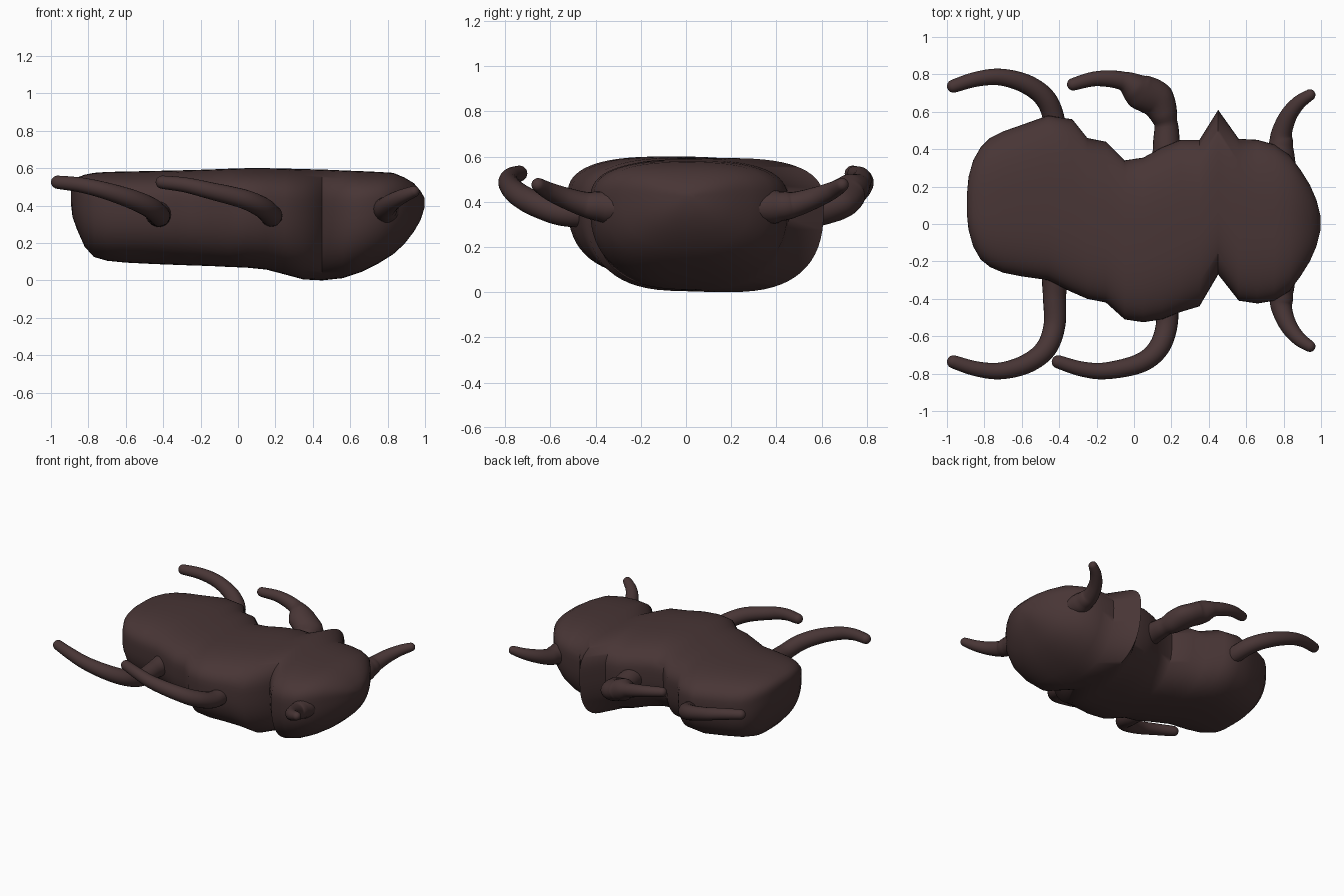
import bpy, bmesh, math
from mathutils import Vector
from mathutils.geometry import interpolate_bezier

if "Cube" in bpy.data.objects:
    bpy.data.objects.remove(bpy.data.objects["Cube"])

shell = bpy.data.materials.new("dark_brown")
shell.diffuse_color = (0.065, 0.036, 0.036, 1)
shell.use_nodes = True
shell.node_tree.nodes["Principled BSDF"].inputs["Base Color"].default_value = shell.diffuse_color


def loft(name, rings, angle):
    """Skin a list of closed rings and cap both ends."""
    bm = bmesh.new()
    loops = [[bm.verts.new(p) for p in r] for r in rings]
    n = len(loops[0])
    for a, b in zip(loops, loops[1:]):
        for i in range(n):
            bm.faces.new((a[i], a[(i + 1) % n], b[(i + 1) % n], b[i]))
    bm.faces.new(loops[0][::-1])
    bm.faces.new(loops[-1])
    bmesh.ops.recalc_face_normals(bm, faces=bm.faces)
    me = bpy.data.meshes.new(name)
    bm.to_mesh(me)
    bm.free()
    ob = bpy.data.objects.new(name, me)
    bpy.context.collection.objects.link(ob)
    me.materials.append(shell)
    bpy.ops.object.select_all(action='DESELECT')
    ob.select_set(True)
    bpy.context.view_layer.objects.active = ob
    bpy.ops.object.shade_smooth_by_angle(angle=math.radians(angle))
    return ob


def section(x, y0, y1, z0, z1, n=64):
    """Rounded cross-section: squarish above, rounder and narrower below."""
    cy, hy = (y0 + y1) / 2, (y1 - y0) / 2
    zm = z0 + (z1 - z0) * 0.66
    pts = []
    for i in range(n):
        t = 2 * math.pi * i / n
        c, s = math.cos(t), math.sin(t)
        e = 2 / 2.7
        h = z1 - zm if s > 0 else zm - z0
        pts.append((x, cy + hy * math.copysign(abs(c) ** e, c),
                    zm + h * math.copysign(abs(s) ** e, s)))
    return pts


# Body, with its segments shifted sideways: x, y low, y high, z low, z high
body = [
    (-.892, .04, .17, .40, .50), (-.885, -.03, .25, .34, .53), (-.86, -.12, .34, .27, .55),
    (-.82, -.19, .41, .18, .565), (-.77, -.23, .46, .125, .575), (-.70, -.26, .495, .105, .58),
    (-.60, -.28, .53, .095, .582), (-.46, -.30, .58, .088, .585), (-.33, -.365, .56, .083, .588),
    (-.25, -.40, .46, .08, .59), (-.15, -.42, .44, .077, .593), (-.05, -.51, .34, .072, .597),
    (.05, -.525, .355, .068, .60), (.15, -.51, .41, .058, .60), (.25, -.47, .45, .032, .598),
    (.35, -.44, .45, .005, .595), (.45, -.27, .61, 0, .593), (.56, -.41, .455, .012, .588),
    (.66, -.425, .45, .045, .584), (.75, -.41, .425, .09, .58), (.83, -.36, .37, .14, .575),
    (.89, -.28, .29, .195, .55), (.94, -.20, .21, .26, .52), (.975, -.12, .13, .32, .48),
    (.998, -.03, .04, .39, .44)]
loft("body", [section(*s) for s in body], 50)


def limb(name, pts, n=20):
    """Tapered tube through (x, y, z, radius) points with a round tip."""
    P = [Vector(p[:3]) for p in pts]
    R = [p[3] for p in pts]
    path = []
    for i in range(len(P) - 1):
        t0 = (P[i + 1] - P[max(i - 1, 0)]) / 6
        t1 = (P[min(i + 2, len(P) - 1)] - P[i]) / 6
        curve = interpolate_bezier(P[i], P[i] + t0, P[i + 1] - t1, P[i + 1], 9)
        path += [(c, R[i] + (R[i + 1] - R[i]) * k / 8) for k, c in enumerate(curve[:-1])]
    d = (P[-1] - P[-2]).normalized()
    for a in range(7):
        t = a / 6 * 1.5
        path.append((P[-1] + d * R[-1] * math.sin(t), R[-1] * math.cos(t)))
    rings = []
    for i, (c, r) in enumerate(path):
        tan = (path[min(i + 1, len(path) - 1)][0] - path[max(i - 1, 0)][0]).normalized()
        side = tan.cross(Vector((0, 0, 1))).normalized()
        up = side.cross(tan)
        rings.append([c + side * r * math.cos(2 * math.pi * k / n)
                      + up * min(r, .075) * math.sin(2 * math.pi * k / n) for k in range(n)])
    return loft(name, rings, 60)


# Back-swept legs, the same on both sides; the middle pair sits further forward
long_leg = [(-.42, .22, .36, .08), (-.425, .38, .35, .062), (-.425, .54, .35, .058),
            (-.47, .665, .39, .056), (-.57, .745, .435, .052), (-.71, .785, .48, .045),
            (-.84, .775, .51, .04), (-.965, .737, .525, .035)]
short_leg = [(.76, .24, .37, .12), (.785, .40, .38, .066), (.79, .47, .39, .055),
             (.825, .56, .42, .046), (.88, .63, .45, .038), (.94, .672, .475, .03)]
for side, tag in ((-1, "right"), (1, "left")):
    limb("rear_leg_" + tag, [(x, side * y, z, r) for x, y, z, r in long_leg])
    middle = [(x + .60 - (.04 if x < -.6 else 0), side * y, z, r) for x, y, z, r in long_leg]
    if side > 0:
        # The left middle leg is fused into a thicker web on its inner side
        middle = [(.2, .25, .36, .12), (.175, .40, .36, .075), (.17, .54, .36, .062),
                  (.12, .66, .39, .10), (.03, .71, .435, .095), (-.06, .765, .475, .05),
                  (-.2, .777, .51, .04), (-.325, .747, .525, .033)]
    limb("middle_leg_" + tag, middle)
    limb("front_leg_" + tag, [(x, side * y + .018, z, r) for x, y, z, r in short_leg])
